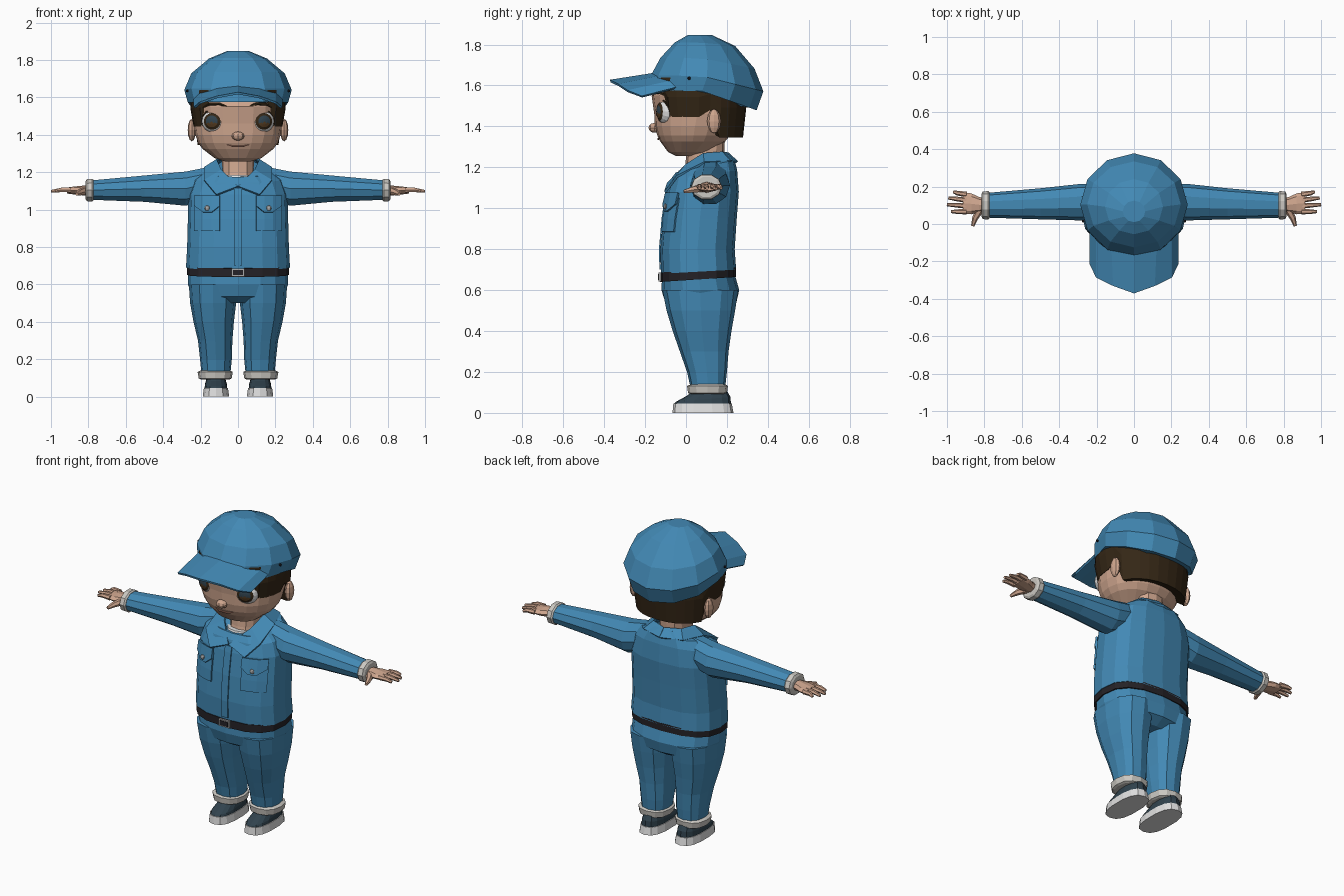
import bpy, bmesh, math
from mathutils import Vector, Matrix

if "Cube" in bpy.data.objects:
    bpy.data.objects.remove(bpy.data.objects["Cube"])

def mat(name, r, g, b):
    m = bpy.data.materials.new(name)
    m.diffuse_color = (r, g, b, 1)
    m.use_nodes = True
    m.node_tree.nodes["Principled BSDF"].inputs["Base Color"].default_value = m.diffuse_color
    return m

BLUE = mat("uniform blue", 0.055, 0.25, 0.46)
SKIN = mat("skin", 0.62, 0.38, 0.27)
HAIR = mat("dark brown hair", 0.035, 0.02, 0.008)
CUFF = mat("light grey cloth", 0.60, 0.58, 0.54)
WHITE = mat("white", 0.75, 0.75, 0.75)
SHOE = mat("dark slate", 0.03, 0.055, 0.075)
BELT = mat("black leather", 0.018, 0.016, 0.02)
STEEL = mat("steel", 0.4, 0.4, 0.4)
IRIS = mat("iris brown", 0.09, 0.045, 0.015)
LIP = mat("lip", 0.36, 0.17, 0.12)

def finish(name, bm, *mats):
    bmesh.ops.recalc_face_normals(bm, faces=bm.faces)
    me = bpy.data.meshes.new(name)
    bm.to_mesh(me)
    bm.free()
    for m in mats:
        me.materials.append(m)
    ob = bpy.data.objects.new(name, me)
    bpy.context.collection.objects.link(ob)
    return ob

def loft(name, rings, m, cap=True):
    bm = bmesh.new()
    vs = [[bm.verts.new(p) for p in r] for r in rings]
    n = len(vs[0])
    for a, b in zip(vs, vs[1:]):
        for i in range(n):
            bm.faces.new((a[i], a[(i + 1) % n], b[(i + 1) % n], b[i]))
    if cap:
        bm.faces.new(vs[0])
        bm.faces.new(vs[-1])
    return finish(name, bm, m)

def sheet(name, rows, m, thick=0.008):
    bm = bmesh.new()
    vs = [[bm.verts.new(p) for p in r] for r in rows]
    for a, b in zip(vs, vs[1:]):
        for i in range(len(a) - 1):
            bm.faces.new((a[i], a[i + 1], b[i + 1], b[i]))
    ob = finish(name, bm, m)
    mod = ob.modifiers.new("thickness", 'SOLIDIFY')
    mod.thickness, mod.offset = thick, 0
    return ob

def sweep(name, pts, radii, m, n=6):
    pts = [Vector(p) for p in pts]
    rings = []
    for i, p in enumerate(pts):
        d = pts[min(i + 1, len(pts) - 1)] - pts[max(i - 1, 0)]
        q = d.to_track_quat('Z', 'Y')
        rings.append([p + q @ Vector((radii[i] * math.cos(a), radii[i] * math.sin(a), 0))
                      for a in (2 * math.pi * k / n for k in range(n))])
    return loft(name, rings, m)

def spow(v, e):
    return math.copysign(abs(v) ** e, v)

def ring(z, rx, yf, yb, cx=0, tilt=0, n=16, p=2.4):
    """Horizontal super-ellipse; tilt raises the back and lowers the front."""
    out = []
    for k in range(n):
        a = 2 * math.pi * k / n
        t = -spow(math.cos(a), 2 / p)
        out.append((cx + rx * spow(math.sin(a), 2 / p),
                    (yf + yb) / 2 + (yb - yf) / 2 * t, z + tilt * t))
    return out

def xring(x, cy, cz, ry, rz, n=10):
    return [(x, cy + ry * math.cos(2 * math.pi * k / n), cz + rz * math.sin(2 * math.pi * k / n))
            for k in range(n)]

def ball(name, c, s, m, u=12, v=8):
    bm = bmesh.new()
    bmesh.ops.create_uvsphere(bm, u_segments=u, v_segments=v, radius=1,
                              matrix=Matrix.Translation(c) @ Matrix.Diagonal((*s, 1)))
    return finish(name, bm, m)

def box(name, c, s, m):
    bm = bmesh.new()
    bmesh.ops.create_cube(bm, size=1, matrix=Matrix.Translation(c) @ Matrix.Diagonal((*s, 1)))
    return finish(name, bm, m)

# jacket body: z, half width, front y, back y, tilt
TORSO = [(0.69, .278, -.122, .245, .01), (0.80, .272, -.125, .238, 0), (0.95, .268, -.112, .248, 0),
         (1.08, .265, -.092, .258, 0), (1.165, .238, -.072, .25, .02), (1.205, .19, -.05, .238, .03),
         (1.22, .115, -.01, .215, .045)]
loft("jacket_body", [ring(z, rx, f, b, tilt=t, p=2.6) for z, rx, f, b, t in TORSO], BLUE)

def front(x, z, off=0.006):
    """Point on the jacket front."""
    for lo, hi in zip(TORSO, TORSO[1:]):
        if z <= hi[0]:
            break
    k = (z - lo[0]) / (hi[0] - lo[0])
    rx, f, b = (lo[i] + k * (hi[i] - lo[i]) for i in (1, 2, 3))
    return (x, (f + b) / 2 - (b - f) / 2 * (1 - min(1, abs(x) / rx) ** 2.6) ** (1 / 2.6) - off, z)

sheet("jacket_placket", [[front(x, z, .004) for x in (-.022, .022)] for z in (.70, .8, .95, 1.08, 1.115)], BLUE, .007)

# belt, buckle and hips
loft("belt", [ring(z, .274, -.126, .245, tilt=.012, p=2.6) for z in (.652, .698)], BELT)
box("belt_buckle", (0, -.128, .664), (.07, .012, .042), STEEL)
box("belt_buckle_plate", (0, -.131, .664), (.052, .012, .028), BELT)
loft("trouser_hips", [ring(.50, .13, -.04, .19), ring(.535, .24, -.10, .245), ring(.60, .268, -.12, .26),
                      ring(.67, .268, -.117, .24)], BLUE)

# neck and undershirt
loft("undershirt", [ring(1.08, .10, -.075, .15, n=12), ring(1.185, .085, -.035, .16, n=12)], WHITE)
loft("neck", [ring(1.14, .088, -.02, .18, n=12), ring(1.2, .084, -.005, .185, n=12),
              ring(1.34, .085, .01, .19, n=12)], SKIN)

# head
loft("head", [ring(z, rx, f, b, n=20, p=2.2) for z, rx, f, b in (
    (1.256, .065, -.05, .04), (1.275, .125, -.088, .11), (1.325, .19, -.125, .19), (1.355, .212, -.14, .215),
    (1.40, .228, -.152, .24), (1.46, .236, -.155, .265), (1.55, .238, -.168, .275), (1.64, .225, -.12, .27),
    (1.72, .15, -.05, .2))], SKIN)
ball("nose", (0, -.155, 1.393), (.034, .028, .024), SKIN, 8, 6)
sweep("mouth", [(-.06, -.128, 1.347), (-.025, -.136, 1.338), (.025, -.136, 1.338), (.06, -.128, 1.347)],
      [.002, .005, .005, .002], LIP)

# hair shell whose lower edge depends on front/side/back position
def hair_edge(y):
    return 1.575 if y < -.11 else 1.445 if y < .08 else 1.48 if y < .15 else 1.345

top = ring(1.64, .25, -.165, .29, n=28, p=2.2)
def hair_ring(scale, rise, mix):
    return [(x * scale, .06 + (y - .06) * scale, z + mix * (hair_edge(y) + rise - z)) for x, y, z in top]
loft("hair", [top, hair_ring(1.02, 0, .5), hair_ring(.95, 0, 1), hair_ring(.7, .02, 1)], HAIR, cap=False)

# cap crown, top button and arched brim
loft("cap_crown", [ring(z, rx, f, b, n=12, p=2) if t == 0 else
                   [(x, y, z + t * max(0, (y - .07) / .3)) for x, y, _ in ring(z, rx, f, b, n=12, p=2)]
                   for z, rx, f, b, t in ((1.575, .268, -.188, .345, -.105), (1.648, .287, -.172, .378, -.075),
                                          (1.735, .25, -.125, .335, -.06), (1.81, .155, -.055, .24, -.03),
                                          (1.847, .06, .01, .125, 0))], BLUE)
inner = [(0, -.13, 1.66), (.12, -.10, 1.648), (.2, -.07, 1.62), (.232, -.04, 1.59)]
outer = [(0, -.37, 1.622), (.11, -.33, 1.602), (.2, -.285, 1.572), (.232, -.215, 1.545)]
flip = lambda pts: [(-x, y, z) for x, y, z in reversed(pts[1:])] + pts
sheet("cap_brim", [flip(inner), flip(outer)], BLUE, .012)

# jacket collar halves
c_in = [(0, .205, 1.268), (.09, .175, 1.272), (.112, .085, 1.265), (.088, 0, 1.21), (0, -.088, 1.122)]
c_out = [(0, .25, 1.225), (.13, .215, 1.228), (.18, .09, 1.222), (.18, -.045, 1.155), (.115, -.102, 1.078)]

for s, side in ((1, "left"), (-1, "right")):
    S = lambda pts: [(s * x, y, z) for x, y, z in pts]
    sheet(side + "_collar", [S(c_in), S(c_out)], BLUE, .012)

    # pocket, flap and button
    xs = (.097, .14, .185, .232)
    sheet(side + "_pocket", [S([front(x, z, .004) for x in xs]) for z in (.885, .95, 1.05)], BLUE, .008)
    sheet(side + "_pocket_flap", [S([front(x, 1.075, .01) for x in xs]),
                                  S([front(x, z, .014) for x, z in zip(xs, (1.02, .985, .985, 1.02))])], BLUE, .01)
    ball(side + "_pocket_button", front(s * .165, 1.008, .02), (.014, .008, .014), STEEL, 8, 6)
    ball(side + "_cap_eyelet", (s * .272, .015, 1.635), (.008, .008, .008), BELT, 6, 4)

    # sleeve and cuff
    loft(side + "_sleeve", [xring(s * x, y, z, ry, rz) for x, y, z, ry, rz in (
        (.14, .12, 1.145, .085, .09), (.28, .117, 1.112, .098, .096), (.5, .108, 1.112, .083, .074),
        (.79, .10, 1.104, .066, .054))], BLUE)
    loft(side + "_wrist_cuff", [xring(s * x, .10, 1.104, r, r * .84) for x, r in (
        (.772, .068), (.78, .076), (.808, .074), (.815, .06))], CUFF)

    # hand
    loft(side + "_palm", [xring(s * x, y, 1.102, ry, rz, 8) for x, y, ry, rz in (
        (.79, .10, .036, .028), (.83, .103, .042, .026), (.87, .108, .056, .022), (.915, .112, .056, .016))], SKIN)
    for name, y0, y1, x1 in (("little", .158, .172, .965), ("ring", .128, .139, .992),
                             ("middle", .097, .103, 1.0), ("index", .066, .066, .978)):
        sweep(f"{side}_{name}_finger", S([(.895, y0, 1.105), (.945, (y0 + y1) / 2, 1.106), (x1, y1, 1.098)]),
              (.015, .0125, .008), SKIN)
    sweep(side + "_thumb", S([(.825, .075, 1.098), (.85, .03, 1.09), (.862, -.01, 1.082)]), (.021, .016, .009), SKIN)

    # trouser leg and turn-up
    loft(side + "_trouser_leg", [ring(z, rx, f, b, cx=s * cx, n=12) for z, cx, rx, f, b in (
        (.11, .118, .076, .025, .19), (.20, .118, .085, .005, .2), (.30, .122, .092, -.03, .208),
        (.40, .13, .108, -.065, .222), (.50, .133, .123, -.095, .24), (.60, .135, .128, -.115, .255))], BLUE)
    loft(side + "_trouser_turnup", [ring(z, rx, f, b, cx=s * .122, n=12) for z, rx, f, b in (
        (.092, .076, .025, .19), (.097, .088, .01, .2), (.132, .094, .005, .205), (.14, .078, .025, .19))], CUFF)

    # shoe sole and sloping upper
    loft(side + "_shoe_sole", [ring(0, .072, -.066, .232, cx=s * .118, n=14, p=2.6),
                               ring(.045, .066, -.062, .224, cx=s * .118, n=14, p=2.6)], WHITE)
    loft(side + "_shoe_upper", [ring(.044, .062, -.058, .22, cx=s * .118, n=14, p=2.6),
                                ring(.066, .059, -.05, .217, cx=s * .118, n=14, tilt=.012, p=2.6),
                                ring(.092, .052, .005, .205, cx=s * .118, n=14, tilt=.008),
                                ring(.12, .046, .05, .19, cx=s * .118, n=14)], SHOE)

    # ear
    ball(side + "_ear", (s * .247, .137, 1.425), (.022, .034, .06), SKIN, 8, 6)

    # eye: ball with its pole facing forward, iris and pupil picked by angle from the pole
    bm = bmesh.new()
    bmesh.ops.create_uvsphere(bm, u_segments=16, v_segments=12, radius=1,
                              matrix=Matrix.Rotation(math.pi / 2, 4, 'X'))
    for f in bm.faces:
        c = f.calc_center_median().normalized()
        angle = math.degrees(math.acos(-c.y))
        if angle < 45:
            f.material_index = 1 if angle < 30 and c.z > -.1 else 2 if c.z < .1 and angle < 30 else 3
    bm.transform(Matrix.Translation((s * .128, -.098, 1.472)) @ Matrix.Rotation(s * .32, 4, 'Z')
                 @ Matrix.Diagonal((.067, .045, .063, 1)))
    finish(side + "_eye", bm, WHITE, SHOE, IRIS, HAIR)
    sweep(side + "_eyelash", S([(.062, -.128, 1.488), (.085, -.137, 1.522), (.128, -.126, 1.537),
                                (.17, -.104, 1.522), (.194, -.082, 1.488)]), (.003, .005, .006, .005, .003), HAIR, 5)
    sweep(side + "_eyebrow", S([(.055, -.157, 1.55), (.1, -.149, 1.566), (.15, -.125, 1.564), (.195, -.085, 1.54)]),
          (.004, .008, .008, .003), HAIR, 5)
